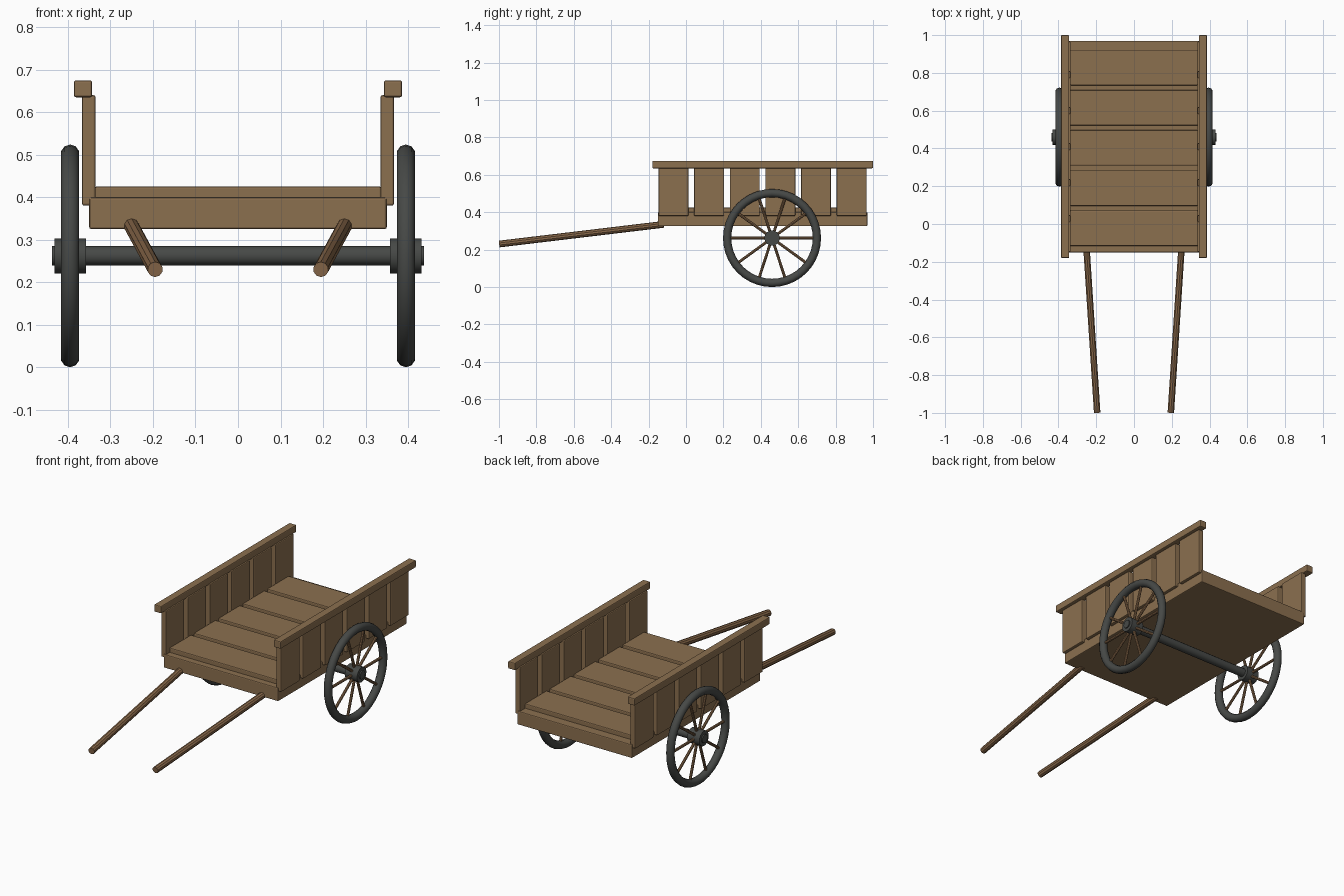
import bpy
import math
from mathutils import Vector

if "Cube" in bpy.data.objects:
    bpy.data.objects.remove(bpy.data.objects["Cube"], do_unlink=True)


def material(name, rgb):
    m = bpy.data.materials.new(name)
    m.use_nodes = True
    m.diffuse_color = (*rgb, 1)
    m.node_tree.nodes["Principled BSDF"].inputs["Base Color"].default_value = (*rgb, 1)
    return m


WOOD = material("brown wood", (0.26, 0.16, 0.078))
POLE = material("warm pole wood", (0.25, 0.14, 0.068))
IRON = material("dark iron", (0.062, 0.066, 0.062))


def finish(name, mat, smooth=False):
    ob = bpy.context.object
    ob.name = name
    ob.data.materials.append(mat)
    if smooth:
        bpy.ops.object.shade_smooth_by_angle(angle=math.radians(50))
    return ob


def box(name, x, y, z, mat=WOOD, bevel=0.005):
    """Bevelled box from (min, max) ranges."""
    bpy.ops.mesh.primitive_cube_add(size=1)
    ob = finish(name, mat)
    for v in ob.data.vertices:
        v.co = [lo + (c + 0.5) * (hi - lo) for c, (lo, hi) in zip(v.co, (x, y, z))]
    mod = ob.modifiers.new("soft edges", "BEVEL")
    mod.width = bevel
    mod.segments = 2
    return ob


def rod(name, a, b, radius, mat, sides, smooth=False):
    """Cylinder between two points."""
    a, b = Vector(a), Vector(b)
    bpy.ops.mesh.primitive_cylinder_add(vertices=sides, radius=radius,
                                        depth=(b - a).length, location=(a + b) / 2)
    ob = finish(name, mat, smooth)
    ob.rotation_euler = (b - a).to_track_quat("Z", "Y").to_euler()
    return ob


# Bed and floor planks
box("bed", (-0.35, 0.35), (-0.15, 0.97), (0.325, 0.40))
for i in range(5):
    y = -0.116 + i * 0.2125
    box(f"floor_plank_{i + 1}", (-0.338, 0.338), (y, y + 0.188), (0.395, 0.425))

AXLE_Y, AXLE_Z = 0.46, 0.262
RIM = 0.24

for side, s in (("left", 1), ("right", -1)):
    def span(a, b):
        return tuple(sorted((s * a, s * b)))

    # Side boards and top rail
    for i in range(6):
        y = -0.147 + i * 0.1905
        box(f"{side}_side_board_{i + 1}", span(0.335, 0.367), (y, y + 0.16), (0.38, 0.64))
    box(f"{side}_top_rail", span(0.343, 0.386), (-0.18, 1.0), (0.635, 0.675))

    # Pulling shaft
    rod(f"{side}_shaft", (s * 0.252, -0.12, 0.335), (s * 0.195, -0.998, 0.23),
        0.018, POLE, 10)

    # Wheel rim, hub and spokes
    x = s * 0.395
    bpy.ops.mesh.primitive_torus_add(location=(x, AXLE_Y, AXLE_Z),
                                     rotation=(0, math.pi / 2, 0),
                                     major_segments=40, minor_segments=10,
                                     major_radius=RIM, minor_radius=0.022)
    finish(f"{side}_wheel_rim", IRON, True)
    rod(f"{side}_hub", (s * 0.357, AXLE_Y, AXLE_Z), (s * 0.432, AXLE_Y, AXLE_Z),
        0.041, IRON, 16, True)
    for i in range(10):
        t = i * math.tau / 10
        d = Vector((0, math.cos(t), math.sin(t)))
        c = Vector((x, AXLE_Y, AXLE_Z))
        rod(f"{side}_spoke_{i + 1}", c + d * 0.03, c + d * RIM, 0.0075, POLE, 8)

# Axle
rod("axle", (-0.438, AXLE_Y, AXLE_Z), (0.438, AXLE_Y, AXLE_Z), 0.023, IRON, 12, True)
